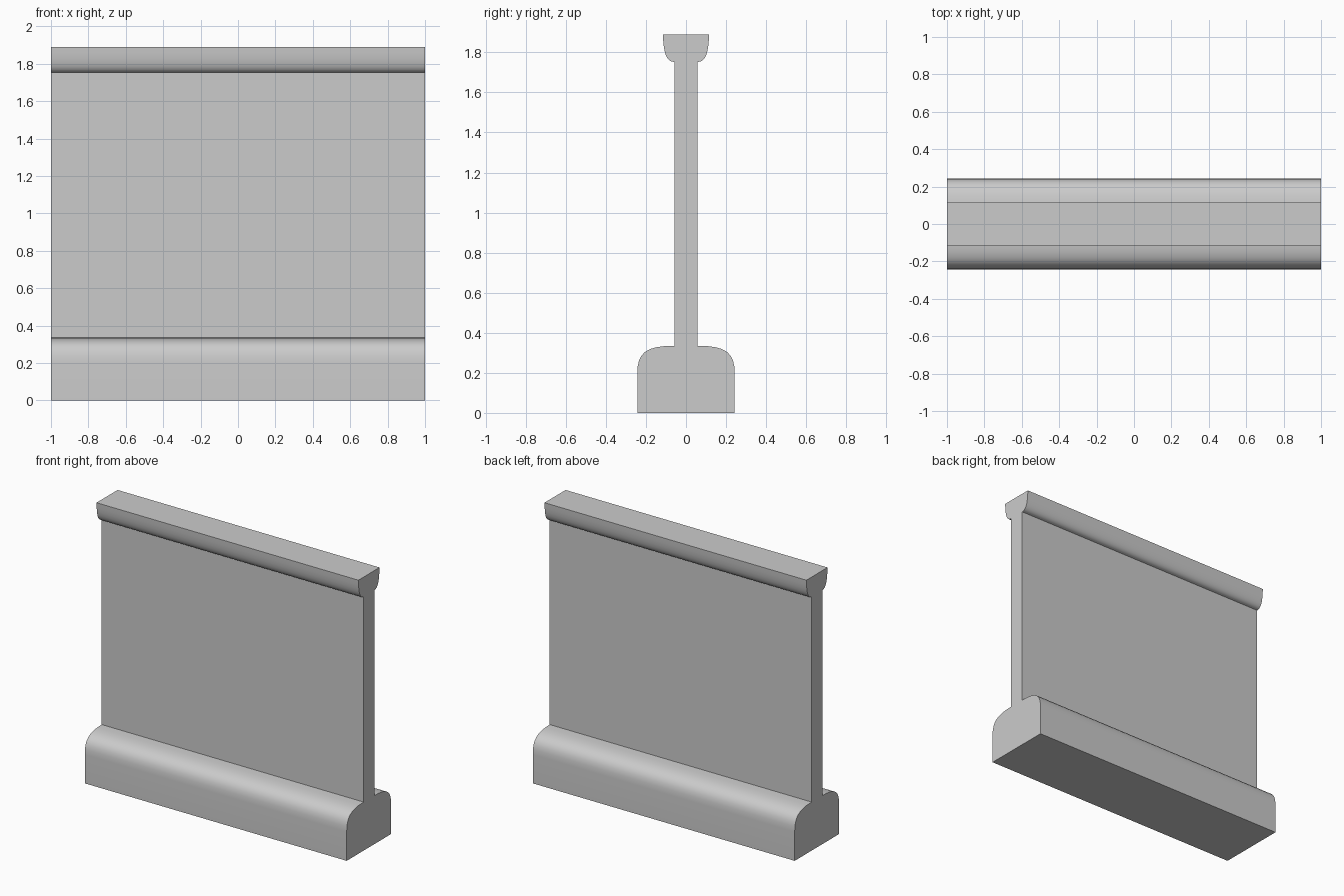
import bpy
import bmesh
import math

cube = bpy.data.objects.get("Cube")
if cube:
    bpy.data.objects.remove(cube, do_unlink=True)

# Single concrete grey
grey = bpy.data.materials.new("concrete grey")
grey.use_nodes = True
colour = (0.6, 0.6, 0.6, 1.0)
grey.diffuse_color = colour
grey.node_tree.nodes["Principled BSDF"].inputs["Base Color"].default_value = colour

LENGTH = 2.0
WALL = 0.058       # half thickness of the panel


def bezier(p0, p1, p2, p3, steps=8):
    """Points along a cubic curve, both ends included."""
    pts = []
    for i in range(steps + 1):
        t = i / steps
        w = ((1 - t) ** 3, 3 * t * (1 - t) ** 2, 3 * t * t * (1 - t), t ** 3)
        pts.append(tuple(sum(k * p[a] for k, p in zip(w, (p0, p1, p2, p3)))
                         for a in (0, 1)))
    return pts


def extrude_profile(name, half):
    """Mirror a half outline (y, z) and sweep it along x."""
    outline = half + [(-y, z) for y, z in reversed(half)]
    bm = bmesh.new()
    verts = [bm.verts.new((-LENGTH / 2, y, z)) for y, z in outline]
    end = bm.faces.new(verts)
    swept = bmesh.ops.extrude_face_region(bm, geom=[end], use_keep_orig=True)
    moved = [g for g in swept["geom"] if isinstance(g, bmesh.types.BMVert)]
    bmesh.ops.translate(bm, verts=moved, vec=(LENGTH, 0, 0))
    bmesh.ops.recalc_face_normals(bm, faces=bm.faces)
    mesh = bpy.data.meshes.new(name)
    bm.to_mesh(mesh)
    bm.free()
    mesh.materials.append(grey)
    obj = bpy.data.objects.new(name, mesh)
    bpy.context.collection.objects.link(obj)
    bpy.ops.object.select_all(action="DESELECT")
    obj.select_set(True)
    bpy.context.view_layer.objects.active = obj
    bpy.ops.object.shade_smooth_by_angle(angle=math.radians(30))
    return obj


# Rounded foot, thin panel and coved cap rail, as one continuous section
foot = [(0.243, 0)] + bezier((0.243, 0.2), (0.243, 0.3), (0.2, 0.335), (WALL, 0.335))
cap = bezier((WALL, 1.752), (0.095, 1.752), (0.113, 1.79), (0.115, 1.888))
extrude_profile("barrier_wall", foot + cap)
